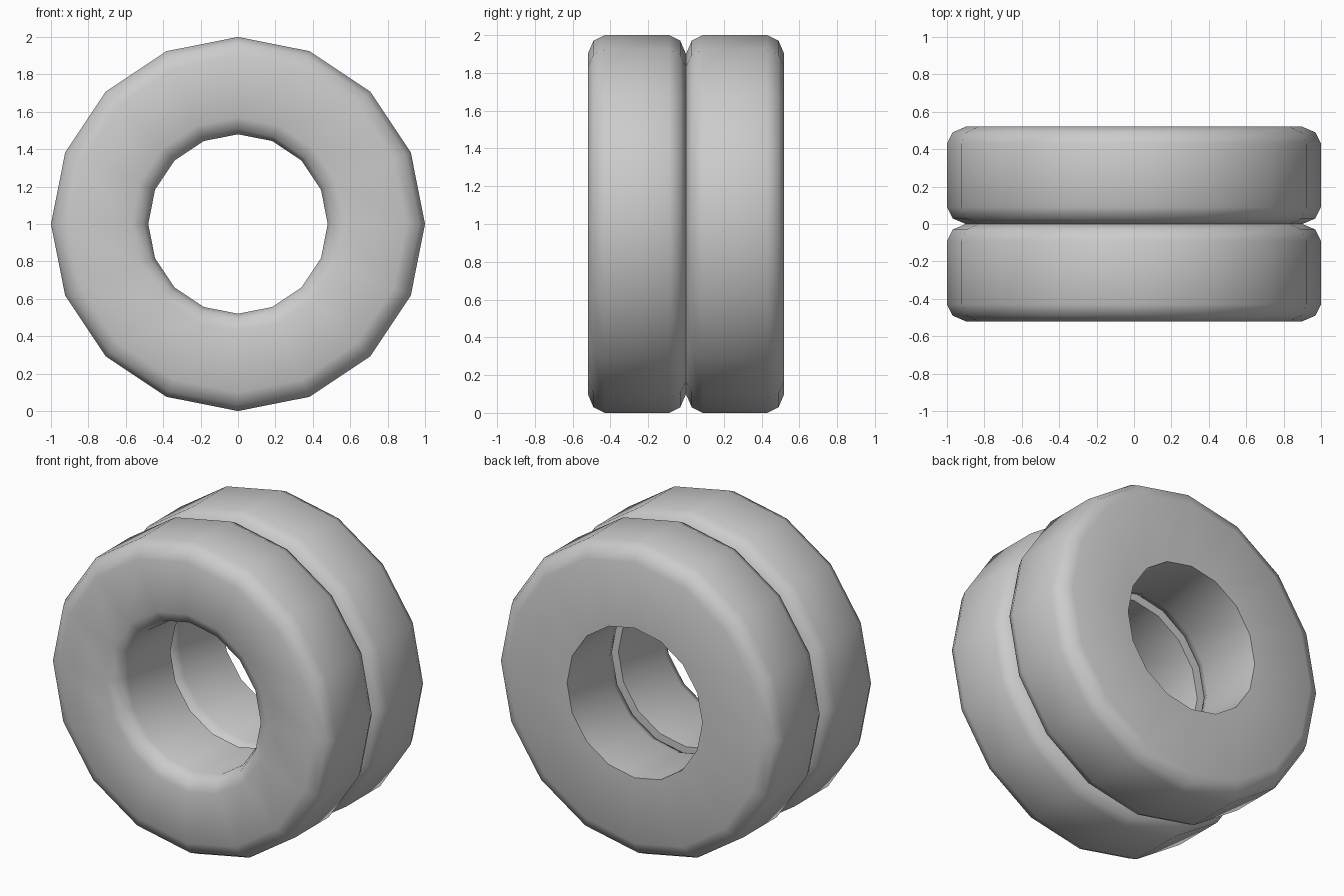
import bpy
import bmesh
from math import sin, cos, pi, radians

cube = bpy.data.objects.get("Cube")
if cube:
    bpy.data.objects.remove(cube, do_unlink=True)

SIDES = 16
WIDTH = 0.52

rubber = bpy.data.materials.new("grey_rubber")
rubber.use_nodes = True
grey = (0.6, 0.6, 0.6, 1)
rubber.diffuse_color = grey
rubber.node_tree.nodes["Principled BSDF"].inputs["Base Color"].default_value = grey

# Cross-section as (radius, depth): rounded tread, rounded front bore edge, sharp back bore edge
PROFILE = [
    (0.48, 0.09), (0.505, 0.03), (0.57, 0.0),
    (0.90, 0.0), (0.97, 0.03), (1.0, 0.09),
    (1.0, WIDTH - 0.09), (0.97, WIDTH - 0.03), (0.90, WIDTH),
    (0.48, WIDTH),
]


def make_tyre(name, front_y):
    """Revolve the cross-section around the y axis."""
    bm = bmesh.new()
    rings = []
    for i in range(SIDES):
        a = 2 * pi * i / SIDES
        rings.append([bm.verts.new((r * sin(a), front_y + d, 1 + r * cos(a)))
                      for r, d in PROFILE])
    n = len(PROFILE)
    for i in range(SIDES):
        a, b = rings[i], rings[(i + 1) % SIDES]
        for j in range(n):
            k = (j + 1) % n
            bm.faces.new((a[j], a[k], b[k], b[j]))
    bmesh.ops.recalc_face_normals(bm, faces=bm.faces)
    mesh = bpy.data.meshes.new(name)
    bm.to_mesh(mesh)
    bm.free()
    mesh.materials.append(rubber)
    tyre = bpy.data.objects.new(name, mesh)
    bpy.context.collection.objects.link(tyre)
    # Smooth shading that keeps the back bore edge crisp
    bpy.ops.object.select_all(action="DESELECT")
    tyre.select_set(True)
    bpy.context.view_layer.objects.active = tyre
    bpy.ops.object.shade_smooth_by_angle(angle=radians(60))


# Two matching tyres side by side
make_tyre("front_tyre", -WIDTH)
make_tyre("back_tyre", 0.0)
